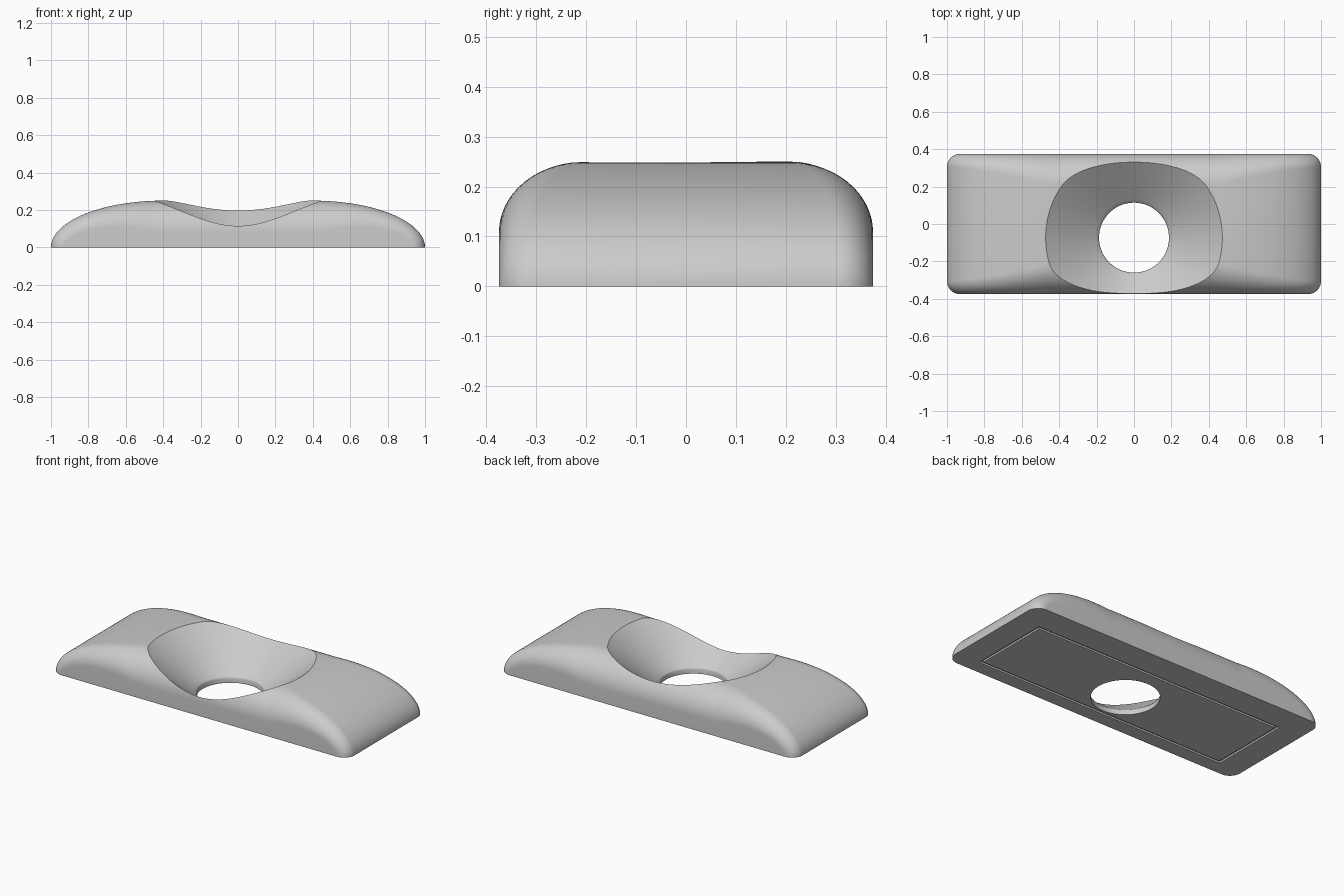
import bpy, bmesh, math
from mathutils import Vector

if "Cube" in bpy.data.objects:
    bpy.data.objects.remove(bpy.data.objects["Cube"])

LENGTH, HALF_W, HEIGHT = 1.0, 0.375, 0.25
ARCH = 0.60            # horizontal reach of the rounded ends
HOLE_Y = -0.073


def new_object(name, bm):
    bmesh.ops.recalc_face_normals(bm, faces=bm.faces)
    mesh = bpy.data.meshes.new(name)
    bm.to_mesh(mesh)
    bm.free()
    obj = bpy.data.objects.new(name, mesh)
    bpy.context.collection.objects.link(obj)
    return obj


def edge_radius(x):
    f = min(1.0, max(0.0, (1.0 - abs(x)) / 0.55))
    return 0.07 + 0.095 * f ** 1.4


def section(x, z, nx, nz, steps=14):
    """Cross-section square to the arch, with rounded long edges."""
    r = edge_radius(x)
    half = []
    for i in range(steps + 1):
        a = math.pi / 2 * i / steps
        drop = r * (1 - math.cos(a))
        half.append((x - nx * drop, HALF_W - r + r * math.sin(a), z - nz * drop))
    half.append((half[-1][0], HALF_W, 0.0))
    return [(px, -py, pz) for px, py, pz in reversed(half)] + half


def make_body():
    # arch stations for the right half, mirrored to the left
    right = []
    n = 40
    for i in range(n + 1):
        t = math.pi / 2 * i / n
        x, z = LENGTH - ARCH + ARCH * math.sin(t), HEIGHT * math.cos(t)
        normal = Vector((math.sin(t) / ARCH, math.cos(t) / HEIGHT)).normalized()
        right.append((x, z, normal.x, normal.y))
    left = [(-x, z, -nx, nz) for x, z, nx, nz in reversed(right)]
    middle = [(x / 10, HEIGHT, 0.0, 1.0) for x in (-2, 0, 2)]
    bm = bmesh.new()
    rings = [[bm.verts.new(p) for p in section(*s)] for s in left + middle + right]
    for a, b in zip(rings, rings[1:]):
        for j in range(len(a) - 1):
            bm.faces.new((a[j], a[j + 1], b[j + 1], b[j]))
    bmesh.ops.remove_doubles(bm, verts=bm.verts, dist=1e-5)
    # flat underside
    rim = [e for e in bm.edges if e.is_boundary]
    bmesh.ops.holes_fill(bm, edges=rim, sides=0)
    return new_object("clamp_body", bm)


def make_countersink():
    # turned cutter: straight bore, small rounded lip, then a wide cone
    profile = [(0.187, -0.05), (0.187, 0.022), (0.190, 0.031), (0.198, 0.039),
               (0.210, 0.048), (0.297, 0.113), (0.400, 0.194), (0.475, 0.25),
               (0.548, 0.305)]
    seg = 96
    bm = bmesh.new()
    rings = []
    for r, z in profile:
        rings.append([bm.verts.new((r * math.cos(2 * math.pi * k / seg),
                                    HOLE_Y + r * math.sin(2 * math.pi * k / seg), z))
                      for k in range(seg)])
    for a, b in zip(rings, rings[1:]):
        for k in range(seg):
            m = (k + 1) % seg
            bm.faces.new((a[k], a[m], b[m], b[k]))
    bm.faces.new(rings[0])
    bm.faces.new(rings[-1])
    return new_object("countersink_cutter", bm)


def make_groove():
    # thin rectangular frame that cuts the groove in the underside
    cy, hx, hy, w, depth = -0.04, 0.845, 0.25, 0.016, 0.01
    bm = bmesh.new()
    loops = []
    for inset, z in ((0, -0.02), (w, -0.02), (w, depth), (0, depth)):
        loops.append([bm.verts.new((sx * (hx - inset), cy + sy * (hy - inset), z))
                      for sx, sy in ((-1, -1), (1, -1), (1, 1), (-1, 1))])
    for i in range(4):
        a, b = loops[i], loops[(i + 1) % 4]
        for k in range(4):
            m = (k + 1) % 4
            bm.faces.new((a[k], a[m], b[m], b[k]))
    return new_object("groove_cutter", bm)


body = make_body()
bpy.context.view_layer.objects.active = body
for cutter in (make_countersink(), make_groove()):
    cutter.hide_render = True
    mod = body.modifiers.new(cutter.name, 'BOOLEAN')
    mod.operation = 'DIFFERENCE'
    mod.solver = 'EXACT'
    mod.object = cutter
    bpy.ops.object.modifier_apply(modifier=mod.name)
    bpy.data.objects.remove(cutter, do_unlink=True)

# one plain grey for the whole part
grey = bpy.data.materials.new("plain_grey")
grey.diffuse_color = (0.6, 0.6, 0.6, 1.0)
grey.use_nodes = True
grey.node_tree.nodes["Principled BSDF"].inputs["Base Color"].default_value = grey.diffuse_color
body.data.materials.clear()
body.data.materials.append(grey)

bpy.ops.object.select_all(action='DESELECT')
body.select_set(True)
bpy.ops.object.shade_smooth_by_angle(angle=math.radians(25))
